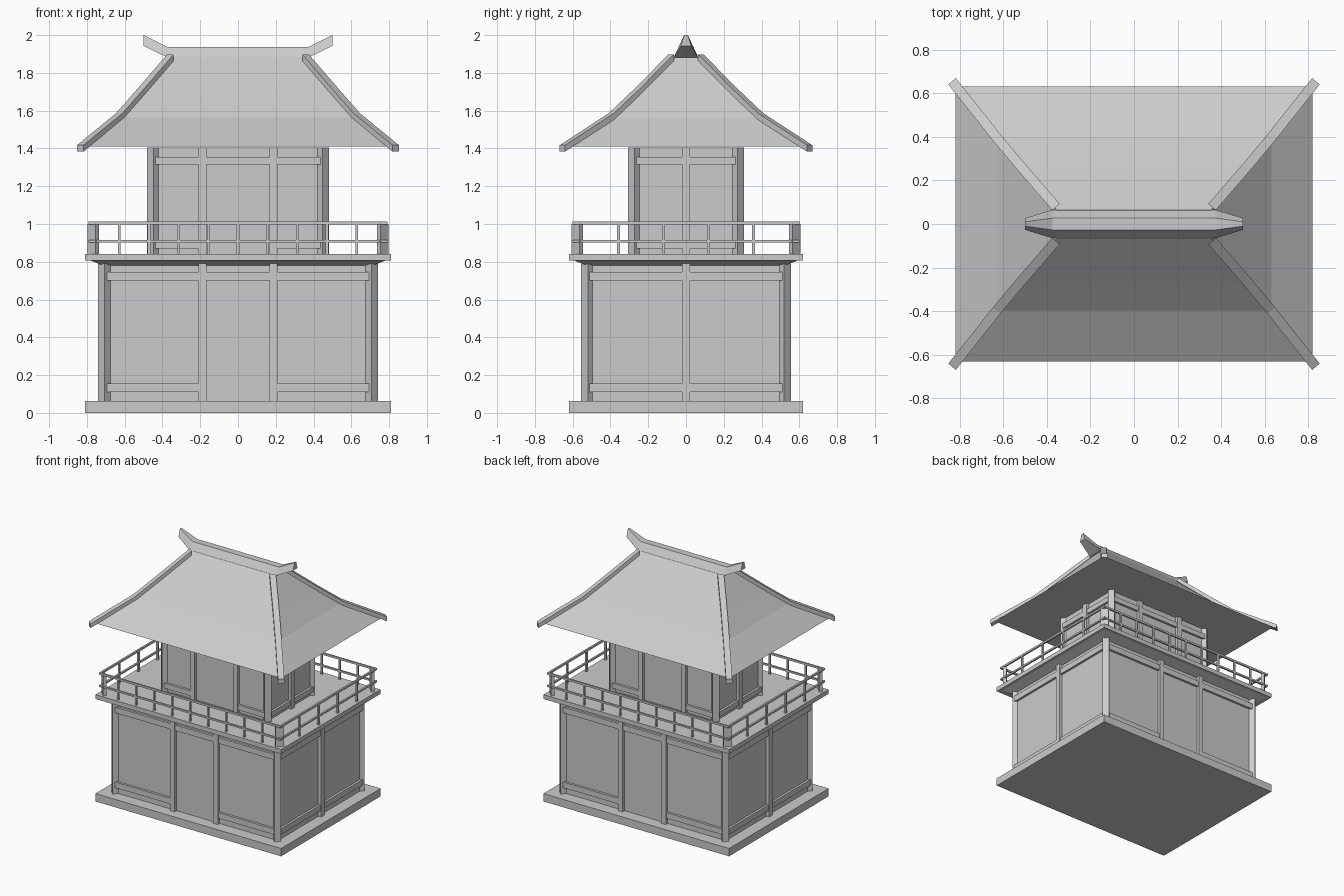
import bpy
from math import atan2, pi
from mathutils import Vector

if "Cube" in bpy.data.objects:
    bpy.data.objects.remove(bpy.data.objects["Cube"])


def mesh(name, verts, faces):
    me = bpy.data.meshes.new(name)
    me.from_pydata(verts, [], faces)
    me.update()
    ob = bpy.data.objects.new(name, me)
    bpy.context.collection.objects.link(ob)
    return ob


def loft(name, rings):
    """Closed flat-faced solid through a list of four-corner rings."""
    verts = [tuple(v) for r in rings for v in r]
    faces = [(3, 2, 1, 0)]
    for k in range(len(rings) - 1):
        a = 4 * k
        faces += [(a + i, a + (i + 1) % 4, a + 4 + (i + 1) % 4, a + 4 + i) for i in range(4)]
    n = len(verts)
    faces.append((n - 4, n - 3, n - 2, n - 1))
    return mesh(name, verts, faces)


def rect(x, y, z):
    return [(-x, -y, z), (x, -y, z), (x, y, z), (-x, y, z)]


def box(name, x0, x1, y0, y1, z0, z1, turn=0.0):
    cx, cy = (x0 + x1) / 2, (y0 + y1) / 2
    ob = loft(name, [rect((x1 - x0) / 2, (y1 - y0) / 2, z) for z in (z0, z1)])
    ob.location = (cx, cy, 0)
    ob.rotation_euler.z = turn
    return ob


CORNERS = [(1, 1), (-1, 1), (-1, -1), (1, -1)]


def storey(name, wx, wy, z0, z1, low, high, px, py):
    """Walls with diagonal corner posts, uprights and horizontal beams."""
    box(name + "_walls", -wx, wx, -wy, wy, z0, z1)
    h = 0.0248
    for sx, sy in CORNERS:
        cx, cy = sx * px, sy * py
        box(name + "_corner_post", cx - h, cx + h, cy - h, cy + h, z0, z1, pi / 4)
    ex, ey = px - 0.005, py - 0.005
    for s in (-1, 1):
        # long walls: two uprights, open doorway between the lower beams
        ya, yb = sorted((s * (wy - 0.01), s * (wy + 0.018)))
        yc, yd = sorted((s * (wy - 0.01), s * (wy + 0.024)))
        for t in (-1, 1):
            xa, xb = sorted((t * 0.168, t * 0.208))
            box(name + "_front_upright", xa, xb, yc, yd, z0, z1)
            xa, xb = sorted((t * 0.19, t * ex))
            box(name + "_lower_beam", xa, xb, ya, yb, *low)
        box(name + "_upper_beam", -ex, ex, ya, yb, *high)
        # short walls: one upright
        xa, xb = sorted((s * (wx - 0.01), s * (wx + 0.018)))
        xc, xd = sorted((s * (wx - 0.01), s * (wx + 0.024)))
        box(name + "_side_upright", xc, xd, -0.022, 0.022, z0, z1)
        for z in (low, high):
            box(name + "_side_beam", xa, xb, -ey, ey, *z)


# Plinth and the two storeys
box("base", -0.81, 0.81, -0.62, 0.62, 0, 0.062)
storey("lower", 0.715, 0.525, 0.06, 0.79, (0.11, 0.155), (0.70, 0.745), 0.706, 0.52)
storey("upper", 0.455, 0.28, 0.83, 1.405, (0.87, 0.91), (1.315, 1.355), 0.447, 0.272)

# Balcony deck with tapered underside
loft("deck", [rect(0.70, 0.51, 0.775), rect(0.785, 0.595, 0.808),
              rect(0.81, 0.62, 0.808), rect(0.81, 0.62, 0.842)])

# Railing
RX, RY, T = 0.785, 0.595, 0.007
for z0, z1 in ((0.902, 0.915), (0.998, 1.013)):
    for s in (-1, 1):
        box("long_rail", -RX - T, RX + T, s * RY - T, s * RY + T, z0, z1)
        box("side_rail", s * RX - T, s * RX + T, -RY - T, RY + T, z0, z1)
for s in (-1, 1):
    for i in range(1, 10):
        x = -RX + i * RX / 5
        box("baluster", x - T, x + T, s * RY - T, s * RY + T, 0.83, 1.0)
    for i in range(1, 5):
        y = -RY + i * RY * 2 / 5
        box("side_baluster", s * RX - T, s * RX + T, y - T, y + T, 0.83, 1.0)
for sx, sy in CORNERS:
    cx, cy = sx * 0.766, sy * 0.576
    box("railing_corner_post", cx - 0.012, cx + 0.012, cy - 0.03, cy + 0.03,
        0.83, 1.0, atan2(sy, sx))

# Hipped roof with a concave sweep
SWEEP = [(0.82, 0.63, 1.41), (0.63, 0.397, 1.565), (0.52, 0.265, 1.69), (0.355, 0.065, 1.885)]
loft("roof", [rect(*p) for p in SWEEP])

# Hip beams along the four roof corners
path = [(0.835, 0.655, 1.397)] + SWEEP[1:3] + [(0.358, 0.078, 1.878)]
for sx, sy in CORNERS:
    side = Vector((-0.565 * sy, 0.47 * sx, 0)).normalized() * 0.0225
    rings = []
    for x, y, z in path:
        c = Vector((sx * x, sy * y, z))
        lo, up = Vector((0, 0, -0.014)), Vector((0, 0, 0.02))
        ring = [c - side + lo, c + side + lo, c + side + up, c - side + up]
        rings.append(ring if sx * sy * sx * sx * sy * sx < 0 else ring[::-1])
    loft("hip_beam", rings)

# Ridge with upturned ends: x, bottom z, bottom half width, top z, top half width
RIDGE = [(-0.50, 1.943, 0.027, 2.0, 0.01), (-0.375, 1.882, 0.065, 1.938, 0.027),
         (0.375, 1.882, 0.065, 1.938, 0.027), (0.50, 1.943, 0.027, 2.0, 0.01)]
loft("ridge", [[(x, -b, zb), (x, b, zb), (x, t, zt), (x, -t, zt)] for x, zb, b, zt, t in RIDGE])
